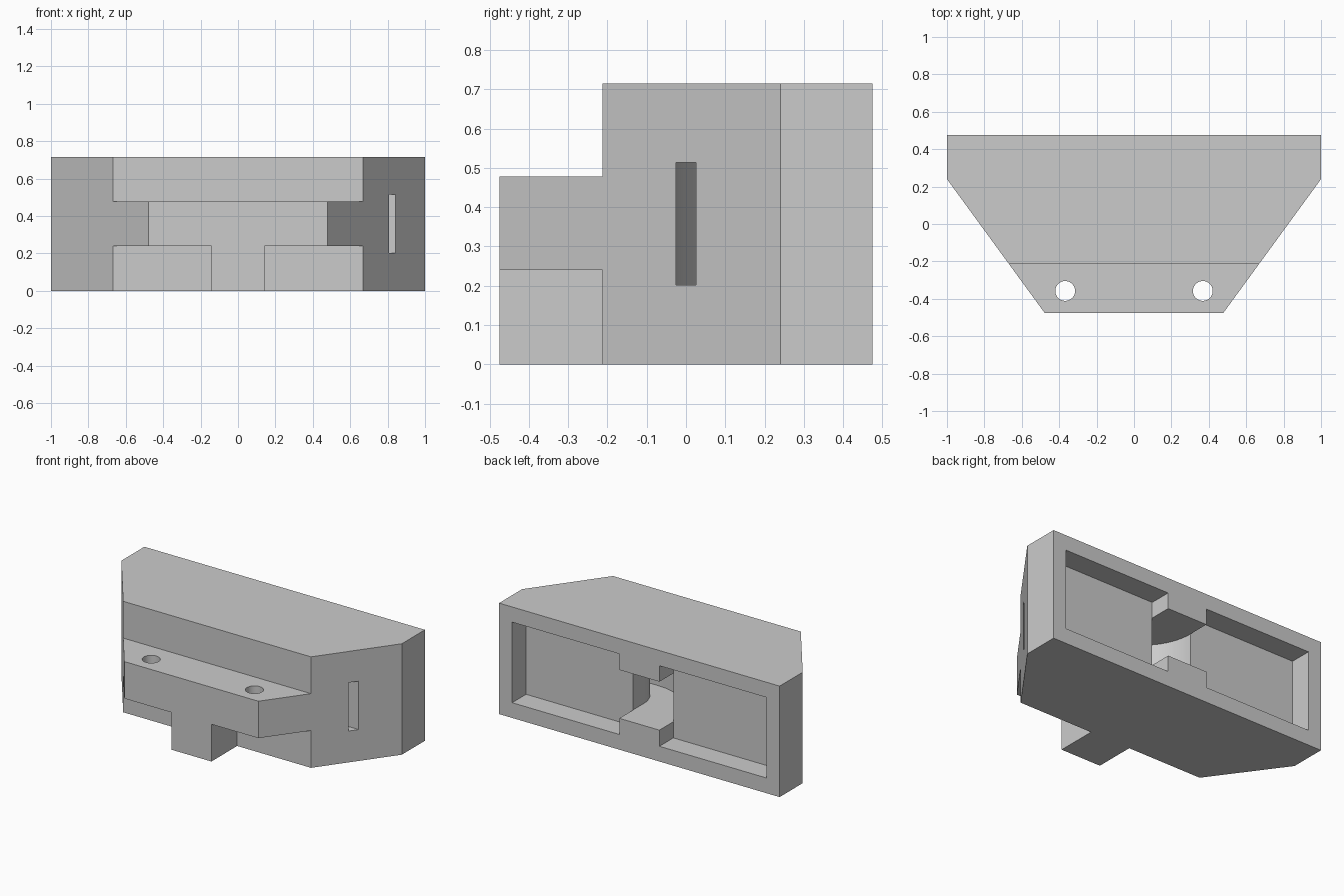
import bpy, bmesh
from math import sin, cos, pi

if "Cube" in bpy.data.objects:
    bpy.data.objects.remove(bpy.data.objects["Cube"])

H = 0.715        # total height
D = 0.475        # half depth


def prism(name, outline, z0, z1):
    """Extrude a flat xy outline between two heights."""
    bm = bmesh.new()
    low = [bm.verts.new((x, y, z0)) for x, y in outline]
    high = [bm.verts.new((x, y, z1)) for x, y in outline]
    n = len(outline)
    bm.faces.new(low[::-1])
    bm.faces.new(high)
    for i in range(n):
        j = (i + 1) % n
        bm.faces.new((low[i], low[j], high[j], high[i]))
    bmesh.ops.recalc_face_normals(bm, faces=bm.faces)
    mesh = bpy.data.meshes.new(name)
    bm.to_mesh(mesh)
    bm.free()
    ob = bpy.data.objects.new(name, mesh)
    bpy.context.collection.objects.link(ob)
    return ob


def box_outline(x0, x1, y0, y1):
    return [(x0, y0), (x1, y0), (x1, y1), (x0, y1)]


def arc(cx, cy, r, a0, a1, n=20):
    return [(cx + r * cos(a0 + (a1 - a0) * i / n),
             cy + r * sin(a0 + (a1 - a0) * i / n)) for i in range(n + 1)]


def cut(target, cutter):
    """Subtract the cutter and remove it."""
    mod = target.modifiers.new("cut", 'BOOLEAN')
    mod.operation = 'DIFFERENCE'
    mod.solver = 'EXACT'
    mod.object = cutter
    bpy.context.view_layer.objects.active = target
    bpy.ops.object.modifier_apply(modifier=mod.name)
    bpy.data.objects.remove(cutter)


# Housing with slanted sides
body = prism("housing", [(-1, D), (-1, 0.24), (-0.478, -D),
                         (0.478, -D), (1, 0.24), (1, D)], 0, H)

# Front step above the mounting ledge
cut(body, prism("step_cutter", box_outline(-1.2, 1.2, -0.8, -0.213), 0.478, 1))

for s in (-1, 1):
    # Recess under the ledge, either side of the centre tab
    a, b = sorted((s * 0.143, s * 1.2))
    cut(body, prism("recess_cutter", box_outline(a, b, -0.8, -0.213), -0.2, 0.24))
    # Screw hole through the ledge
    hole = arc(s * 0.368, -0.358, 0.053, 0, 2 * pi, 32)[:-1]
    cut(body, prism("hole_cutter", hole, 0.1, 0.6))
    # Shallow pocket in the back
    a, b = sorted((s * 0.143, s * 0.907))
    cut(body, prism("pocket_cutter", box_outline(a, b, 0.333, 0.7), 0.098, H - 0.098))

# Curved passage from the back centre to the slot in the right slanted side
outer = arc(-0.143 + 0.358, 0.333, 0.358, pi, 1.5 * pi)
inner = arc(0.143 + 0.2, 0.225, 0.2, 1.5 * pi, pi)
path = [(-0.143, 0.7)] + outer + [(1.1, -0.025), (1.1, 0.025)] + inner + [(0.143, 0.7)]
cut(body, prism("passage_cutter", path, 0.202, 0.514))

# Smooth the round walls only
bpy.ops.object.select_all(action='DESELECT')
body.select_set(True)
bpy.context.view_layer.objects.active = body
bpy.ops.object.shade_smooth_by_angle(angle=0.5)
